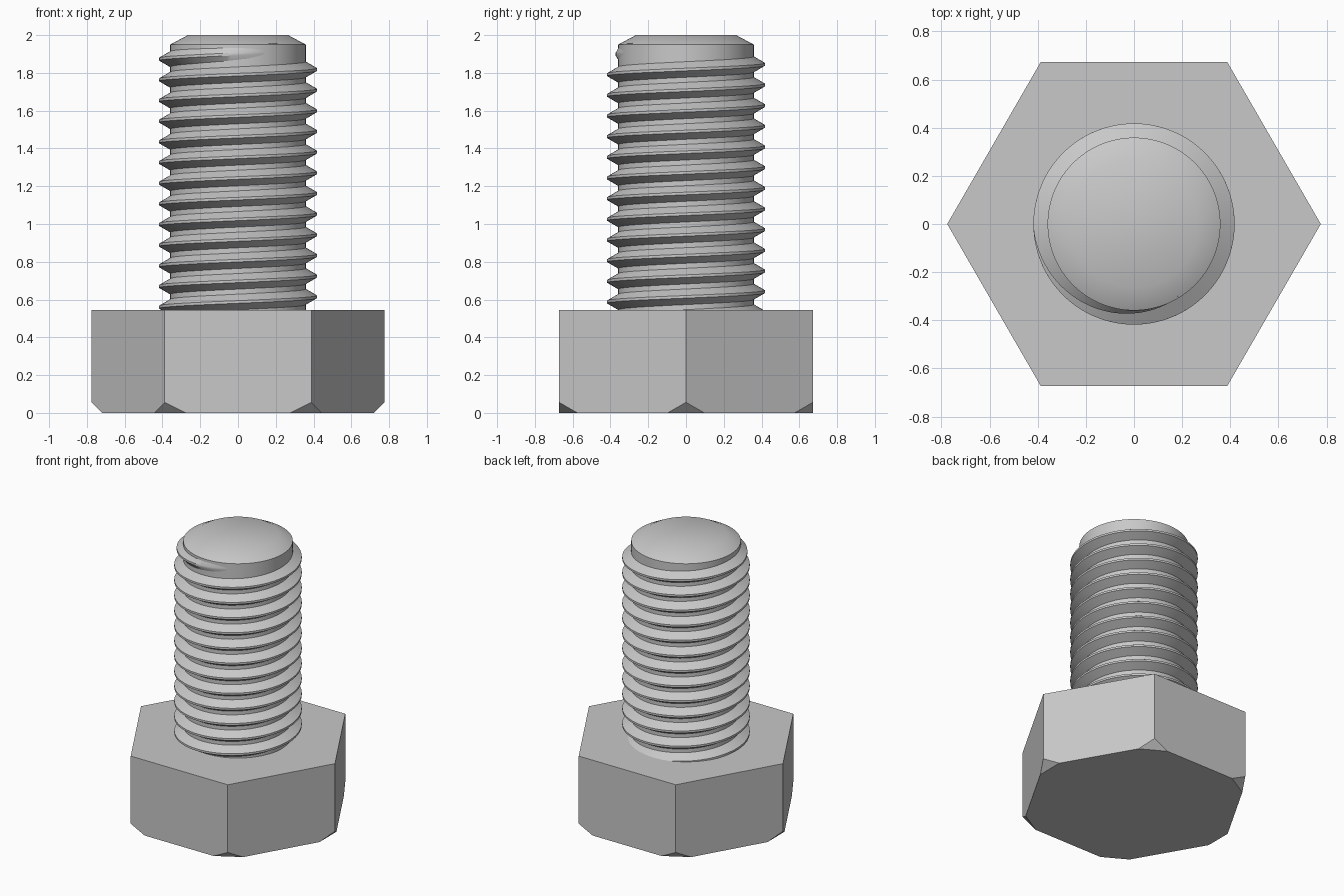
import bpy, bmesh
from math import sin, cos, tau, radians
from mathutils import Vector

if "Cube" in bpy.data.objects:
    bpy.data.objects.remove(bpy.data.objects["Cube"], do_unlink=True)

HEX_R, HEAD_H, CORNER_CUT = 0.776, 0.545, 0.056
CORE_R, CREST_R, PITCH = 0.359, 0.418, 0.1094
SEGMENTS = 96

steel = bpy.data.materials.new("steel_grey")
steel.use_nodes = True
GREY = (0.58, 0.58, 0.58, 1)
steel.diffuse_color = GREY
steel.node_tree.nodes["Principled BSDF"].inputs["Base Color"].default_value = GREY


def polar(r, angle, z):
    return Vector((r * cos(angle), r * sin(angle), z))


def circle(r, z, n):
    return [polar(r, tau * i / n, z) for i in range(n)]


def loft(rings):
    """Skin a list of closed rings and cap both ends."""
    bm = bmesh.new()
    loops = [[bm.verts.new(p) for p in ring] for ring in rings]
    for a, b in zip(loops, loops[1:]):
        n = len(a)
        for i in range(n):
            j = (i + 1) % n
            bm.faces.new((a[i], a[j], b[j], b[i]))
    bm.faces.new(loops[0])
    bm.faces.new(loops[-1])
    return bm


def finish(bm, name, smooth=True):
    bmesh.ops.recalc_face_normals(bm, faces=bm.faces[:])
    mesh = bpy.data.meshes.new(name)
    bm.to_mesh(mesh)
    bm.free()
    mesh.materials.append(steel)
    obj = bpy.data.objects.new(name, mesh)
    bpy.context.collection.objects.link(obj)
    if smooth:
        bpy.ops.object.select_all(action='DESELECT')
        obj.select_set(True)
        bpy.context.view_layer.objects.active = obj
        bpy.ops.object.shade_smooth_by_angle(angle=radians(30))
    return obj


# Hexagonal head with its six lower corners sliced off
head = loft([circle(HEX_R, z, 6) for z in (0, HEAD_H)])
for i in range(6):
    angle = tau * i / 6
    cut = bmesh.ops.bisect_plane(
        head, geom=head.verts[:] + head.edges[:] + head.faces[:],
        plane_co=polar(HEX_R - CORNER_CUT, angle, 0),
        plane_no=polar(1, angle, -1), clear_outer=True)
    edges = [e for e in cut["geom_cut"] if isinstance(e, bmesh.types.BMEdge)]
    bmesh.ops.edgeloop_fill(head, edges=edges)
finish(head, "hex_head", smooth=False)

# Plain shank core with a chamfered tip
core_profile = [(CORE_R, HEAD_H - 0.05), (CORE_R, 1.95), (0.265, 2.0)]
finish(loft([circle(r, z, SEGMENTS) for r, z in core_profile]), "shank_core")

# Right-hand helical ridge that starts inside the head and fades out at the tip
START, FADE, END = -12.6, 0.51, 0.85      # in turns
BASE_R = CORE_R - 0.008
steps = round((END - START) * SEGMENTS)
rings = []
for s in range(steps + 1):
    turn = START + (END - START) * s / steps
    angle, z = tau * turn, 1.818 + PITCH * turn
    fade = min(1, (END - turn) / (END - FADE))
    crest = BASE_R + 0.001 + (CREST_R - BASE_R - 0.001) * fade
    rings.append([polar(r, angle, z + dz) for r, dz in (
        (BASE_R, -0.046), (crest, -0.007), (crest, 0.007), (BASE_R, 0.046))])
finish(loft(rings), "screw_thread")
